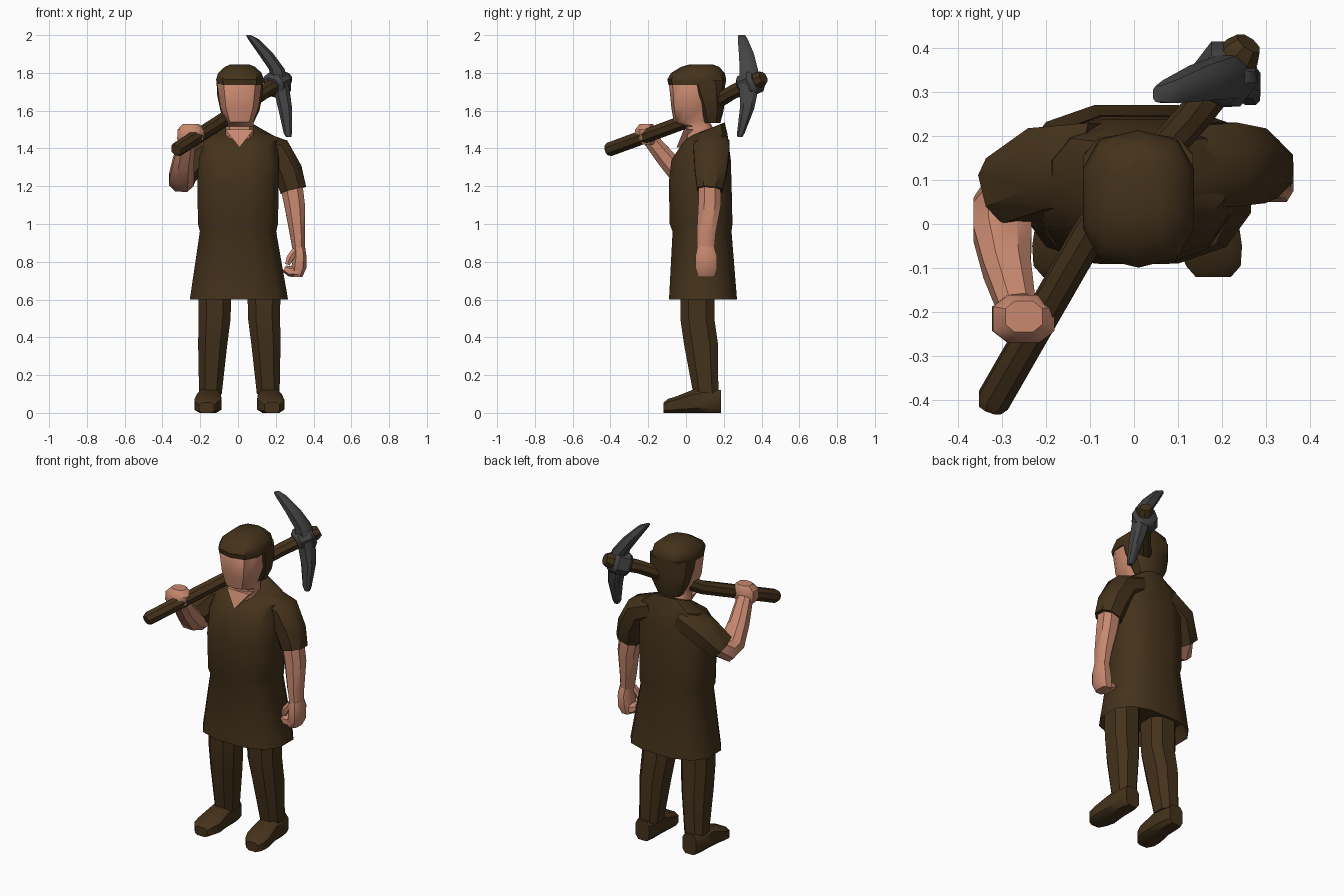
import bpy, bmesh, math
from mathutils import Vector

X, Y, Z = Vector((1, 0, 0)), Vector((0, 1, 0)), Vector((0, 0, 1))


def material(name, rgb):
    m = bpy.data.materials.new(name)
    m.diffuse_color = (*rgb, 1)
    return m


BROWN = material("dark brown cloth", (0.058, 0.032, 0.011))
SKIN = material("skin", (0.58, 0.25, 0.16))
METAL = material("dark metal", (0.058, 0.058, 0.058))


def finish(name, bm, mat):
    bmesh.ops.recalc_face_normals(bm, faces=bm.faces)
    me = bpy.data.meshes.new(name)
    bm.to_mesh(me)
    bm.free()
    me.materials.append(mat)
    ob = bpy.data.objects.new(name, me)
    bpy.context.collection.objects.link(ob)
    bpy.ops.object.select_all(action='DESELECT')
    ob.select_set(True)
    bpy.context.view_layer.objects.active = ob
    bpy.ops.object.shade_smooth_by_angle(angle=math.radians(40))
    return ob


def loft(name, rings, mat, n=8, p=2.4, axis=None, ref=X, mirror=None):
    """Skin rings (x, y, z, radius along ref, other radius, optional tilt)."""
    pts = [Vector(r[:3]) for r in rings]
    # squared-off unit section, scaled to touch +-1
    sec = []
    for i in range(n):
        a = 2 * math.pi * (i + 0.5) / n
        c, s = math.cos(a), math.sin(a)
        sec.append((math.copysign(abs(c) ** (2 / p), c), math.copysign(abs(s) ** (2 / p), s)))
    mu, mv = max(q[0] for q in sec), max(q[1] for q in sec)
    bm = bmesh.new()
    loops = []
    for i, r in enumerate(rings):
        t = axis or (pts[min(i + 1, len(pts) - 1)] - pts[max(i - 1, 0)]).normalized()
        u = (ref - t * ref.dot(t)).normalized()
        v = t.cross(u)
        if len(r) > 5:
            v = v + Z * r[5]
        loops.append([bm.verts.new(pts[i] + u * (a / mu * r[3]) + v * (b / mv * r[4])) for a, b in sec])
    for lo, hi in zip(loops, loops[1:]):
        for k in range(n):
            bm.faces.new((lo[k], lo[(k + 1) % n], hi[(k + 1) % n], hi[k]))
    bm.faces.new(loops[0])
    bm.faces.new(loops[-1])
    if mirror is not None:
        for v in bm.verts:
            v.co.x = 2 * mirror - v.co.x
    return finish(name, bm, mat)


# Tunic with flared skirt, recessed underside
loft("tunic", [
    (0.005, 0.09, 0.68, 0.22, 0.15), (0.005, 0.09, 0.6, 0.26, 0.18),
    (0, 0.085, 0.96, 0.202, 0.156), (0, 0.08, 1.0, 0.212, 0.166),
    (0, 0.075, 1.22, 0.215, 0.166), (0.005, 0.08, 1.34, 0.212, 0.157),
    (0.01, 0.1, 1.45, 0.195, 0.12, 0.2), (0.008, 0.11, 1.5, 0.09, 0.095, 0.4)],
    BROWN, n=12, p=2.6, axis=Z)

# Legs and boots, mirrored about the body centre line
for side, mir in (("left", None), ("right", 0.007)):
    loft(side + "_leg", [
        (0.137, 0.06, 0.72, 0.088, 0.09), (0.138, 0.06, 0.5, 0.085, 0.09),
        (0.148, 0.08, 0.36, 0.077, 0.09), (0.16, 0.105, 0.1, 0.06, 0.066)],
        BROWN, p=2.6, axis=Z, mirror=mir)
    loft(side + "_boot", [
        (0.165, 0.185, 0.06, 0.045, 0.06), (0.167, 0.14, 0.06, 0.06, 0.06),
        (0.168, 0.045, 0.063, 0.063, 0.063), (0.173, -0.05, 0.044, 0.072, 0.044),
        (0.18, -0.095, 0.037, 0.062, 0.037), (0.18, -0.12, 0.027, 0.04, 0.027)],
        BROWN, p=3.5, axis=Y, mirror=mir)

# Head with neck
loft("head", [
    (0.008, 0.07, 1.4, 0.075, 0.075), (0.008, 0.07, 1.515, 0.075, 0.07),
    (0.008, 0.03, 1.54, 0.073, 0.095), (0.008, 0.03, 1.62, 0.102, 0.108),
    (0.008, 0.04, 1.74, 0.118, 0.13), (0.008, 0.04, 1.77, 0.1, 0.11)],
    SKIN, n=10, p=2.8, axis=Z)

# Open V neckline
bm = bmesh.new()
tri = [(0.008, -0.05, 1.405), (0.083, -0.012, 1.5), (-0.067, -0.012, 1.5)]
front = [bm.verts.new(c) for c in tri]
back = [bm.verts.new((c[0], c[1] + 0.06, c[2])) for c in tri]
bm.faces.new(front)
bm.faces.new(back)
for k in range(3):
    j = (k + 1) % 3
    bm.faces.new((front[k], front[j], back[j], back[k]))
finish("neckline", bm, SKIN)

# Hair: crown with fringe and the part behind the ears
loft("hair_crown", [
    (0.01, 0.058, 1.735, 0.122, 0.15), (0.01, 0.057, 1.765, 0.126, 0.156),
    (0.01, 0.063, 1.8, 0.115, 0.142), (0.01, 0.075, 1.832, 0.08, 0.1),
    (0.01, 0.08, 1.845, 0.05, 0.06)], BROWN, n=10, p=2.8, axis=Z)
loft("hair_back", [
    (0.01, 0.137, 1.535, 0.072, 0.045), (0.01, 0.135, 1.6, 0.103, 0.064),
    (0.01, 0.122, 1.68, 0.12, 0.084), (0.01, 0.108, 1.76, 0.124, 0.1)],
    BROWN, n=10, p=3.2, axis=Z)

# Left arm hanging down
loft("left_sleeve", [
    (0.1, 0.13, 1.43, 0.09, 0.065), (0.21, 0.135, 1.385, 0.095, 0.076),
    (0.265, 0.132, 1.28, 0.085, 0.076), (0.293, 0.125, 1.18, 0.067, 0.07)], BROWN, ref=Y)
loft("left_forearm", [
    (0.28, 0.125, 1.22, 0.06, 0.058), (0.30, 0.125, 1.1, 0.054, 0.06),
    (0.315, 0.107, 0.95, 0.041, 0.05), (0.322, 0.105, 0.86, 0.032, 0.045)], SKIN)
loft("left_hand", [
    (0.323, 0.105, 0.88, 0.032, 0.044), (0.327, 0.107, 0.83, 0.035, 0.057),
    (0.322, 0.108, 0.765, 0.04, 0.057), (0.31, 0.108, 0.72, 0.03, 0.045)],
    SKIN, p=3, axis=Z)
loft("left_fingers", [
    (0.32, 0.1, 0.75, 0.045, 0.03), (0.27, 0.1, 0.75, 0.045, 0.027),
    (0.245, 0.1, 0.765, 0.035, 0.018)], SKIN, p=3, ref=Y)
loft("left_thumb", [
    (0.305, 0.075, 0.86, 0.018, 0.018), (0.275, 0.068, 0.82, 0.018, 0.018),
    (0.262, 0.068, 0.785, 0.013, 0.013)], SKIN, n=6)

# Right arm bent up to hold the tool
loft("right_sleeve", [
    (-0.08, 0.14, 1.42, 0.09, 0.07), (-0.2, 0.125, 1.36, 0.095, 0.078),
    (-0.292, 0.075, 1.26, 0.079, 0.072)], BROWN, ref=Y)
loft("right_forearm", [
    (-0.27, 0.1, 1.27, 0.052, 0.052), (-0.3, 0.04, 1.23, 0.066, 0.06),
    (-0.298, -0.02, 1.25, 0.066, 0.058), (-0.288, -0.1, 1.34, 0.054, 0.05),
    (-0.265, -0.19, 1.45, 0.042, 0.04)], SKIN)
loft("right_hand", [
    (-0.255, -0.21, 1.42, 0.05, 0.04), (-0.252, -0.215, 1.45, 0.07, 0.054),
    (-0.25, -0.215, 1.5, 0.07, 0.054), (-0.25, -0.21, 1.53, 0.042, 0.035)],
    SKIN, p=2.6, axis=Z)

# Pickaxe: handle, socket, curved blade
R = 0.037
loft("pickaxe_handle", [
    (-0.327, -0.42, 1.39, 0.026, 0.026), (-0.319, -0.4, 1.397, R, R),
    (-0.095, -0.01, 1.54, R, R), (0.14, 0.25, 1.70, R, R),
    (0.245, 0.39, 1.765, 0.042, 0.042), (0.26, 0.41, 1.776, 0.03, 0.03)],
    BROWN, p=2)
loft("pickaxe_socket", [
    (0.178, 0.30, 1.724, 0.045, 0.05), (0.188, 0.314, 1.731, 0.064, 0.064),
    (0.228, 0.366, 1.753, 0.064, 0.064), (0.238, 0.38, 1.76, 0.045, 0.05)],
    METAL, p=3)
loft("pickaxe_blade", [
    (0.055, 0.295, 2.0, 0.012, 0.018), (0.08, 0.3, 1.98, 0.028, 0.026),
    (0.148, 0.32, 1.9, 0.04, 0.04), (0.205, 0.332, 1.82, 0.042, 0.048),
    (0.225, 0.336, 1.74, 0.044, 0.052), (0.25, 0.323, 1.61, 0.037, 0.038),
    (0.264, 0.29, 1.48, 0.022, 0.02), (0.268, 0.285, 1.46, 0.014, 0.013)],
    METAL, n=8, p=2.8, axis=Z)
